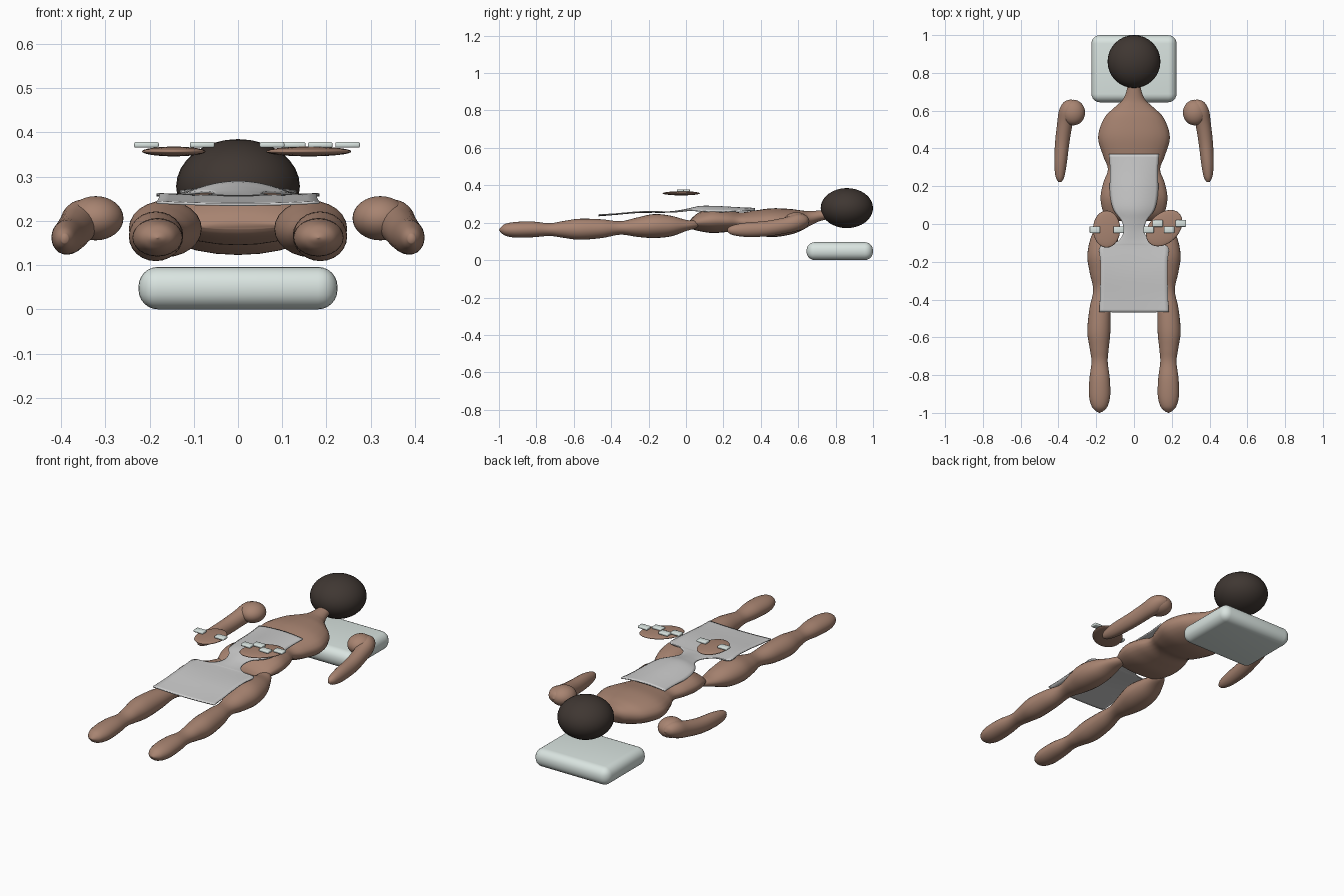
import bpy, bmesh, math
from mathutils import Vector

if "Cube" in bpy.data.objects:
    bpy.data.objects.remove(bpy.data.objects["Cube"])


def material(name, rgb):
    m = bpy.data.materials.new(name)
    m.diffuse_color = (*rgb, 1)
    m.use_nodes = True
    m.node_tree.nodes["Principled BSDF"].inputs["Base Color"].default_value = m.diffuse_color
    return m


SKIN = material("skin", (0.39, 0.23, 0.165))
HAIR = material("hair", (0.05, 0.038, 0.032))
PALE = material("pale", (0.70, 0.78, 0.75))


def finish(bm, name, mat=None):
    bmesh.ops.recalc_face_normals(bm, faces=bm.faces)
    me = bpy.data.meshes.new(name)
    bm.to_mesh(me)
    bm.free()
    for p in me.polygons:
        p.use_smooth = True
    ob = bpy.data.objects.new(name, me)
    bpy.context.collection.objects.link(ob)
    if mat:
        me.materials.append(mat)
    return ob


def smooth_keys(keys, steps):
    # Catmull-Rom through key rows
    k = [Vector(v) for v in keys]
    k = [k[0]] + k + [k[-1]]
    out = []
    for i in range(1, len(k) - 2):
        a, b, c, d = k[i - 1:i + 3]
        for s in range(steps):
            t = s / steps
            out.append(0.5 * (2 * b + (c - a) * t + (2 * a - 5 * b + 4 * c - d) * t * t
                              + (3 * b - a - 3 * c + d) * t ** 3))
    return out + [k[-1]]


def limb(name, keys, side=1, sides=24):
    # keys: y, centre x, centre z, half width, half height
    bm = bmesh.new()
    rings = []
    for y, x, z, rx, rz in smooth_keys(keys, 5):
        rings.append([bm.verts.new((side * (x + max(rx, .001) * math.cos(math.tau * i / sides)), y,
                                    z + max(rz, .001) * math.sin(math.tau * i / sides)))
                      for i in range(sides)])
    for r, q in zip(rings, rings[1:]):
        for i in range(sides):
            j = (i + 1) % sides
            bm.faces.new((r[i], r[j], q[j], q[i]))
    bm.faces.new(rings[0])
    bm.faces.new(rings[-1])
    return finish(bm, name, SKIN)


def ellipsoid(name, loc, radii, mat, turn=0):
    bm = bmesh.new()
    bmesh.ops.create_uvsphere(bm, u_segments=32, v_segments=16, radius=1)
    bmesh.ops.scale(bm, vec=radii, verts=bm.verts)
    ob = finish(bm, name, mat)
    ob.location = loc
    ob.rotation_euler.z = turn
    return ob


def rounded_box(name, loc, size, radius, segments):
    bm = bmesh.new()
    bmesh.ops.create_cube(bm, size=1)
    bmesh.ops.scale(bm, vec=size, verts=bm.verts)
    bmesh.ops.bevel(bm, geom=bm.edges[:], offset=radius, segments=segments,
                    profile=0.5, affect='EDGES')
    ob = finish(bm, name, PALE)
    ob.location = loc
    return ob


# pillow and head
rounded_box("pillow", (0, .822, .048), (.45, .355, .096), .044, 6)
ellipsoid("head", (0, .86, .278), (.14, .14, .107), HAIR)

# neck, chest, waist and pelvis
limb("torso", [(.80, 0, .25, .03, .025), (.72, 0, .238, .036, .028), (.66, 0, .222, .058, .04),
               (.62, 0, .212, .10, .053), (.56, 0, .205, .158, .068), (.46, 0, .20, .19, .077),
               (.36, 0, .20, .163, .064), (.29, 0, .205, .138, .05), (.22, 0, .21, .162, .06),
               (.14, 0, .212, .177, .067), (.07, 0, .205, .165, .05), (.03, 0, .195, .14, .028),
               (.015, 0, .19, .10, .008)])

for side, tag in ((-1, "left"), (1, "right")):
    # leg
    limb(tag + "_leg", [(.07, .135, .19, .01, .005), (.05, .135, .19, .03, .02),
                        (0, .145, .185, .05, .03), (-.08, .158, .182, .073, .055),
                        (-.17, .165, .182, .082, .064), (-.26, .168, .176, .066, .052),
                        (-.35, .17, .172, .046, .036), (-.45, .18, .168, .056, .05),
                        (-.57, .186, .165, .061, .056), (-.66, .184, .164, .05, .044),
                        (-.73, .182, .163, .043, .034), (-.82, .182, .164, .054, .042),
                        (-.91, .182, .162, .056, .042), (-.965, .182, .162, .042, .032),
                        (-.99, .182, .162, .02, .014), (-1, .182, .162, 0, 0)], side)
    # arm with rounded shoulder end
    limb(tag + "_arm", [(.66, .335, .21, 0, 0), (.645, .34, .21, .032, .026), (.60, .352, .203, .045, .045),
                        (.53, .366, .185, .041, .043), (.43, .38, .168, .038, .041),
                        (.32, .389, .162, .033, .038), (.25, .392, .16, .023, .026),
                        (.222, .392, .16, .008, .01)], side)
    ellipsoid(tag + "_shoulder", (side * .322, .59, .206), (.063, .068, .05), SKIN)

# flat hands with raised tabs
ellipsoid("left_hand", (-.145, -.027, .357), (.072, .098, .011), SKIN)
ellipsoid("right_hand", (.16, -.022, .357), (.078, .112, .011), SKIN, math.radians(-45))
for i, (x, y) in enumerate([(-.207, -.03), (-.081, -.03), (.077, -.03), (.125, .003),
                            (.186, -.03), (.248, .003)]):
    rounded_box("finger_tab_%d" % i, (x, y, .372), (.056, .036, .013), .004, 2)

# draped cloth: y, half width, middle z, edge z
cloth = smooth_keys([(.37, .132, .276, .266), (.28, .126, .28, .262), (.17, .127, .286, .258),
                     (.08, .11, .287, .262), (.02, .067, .275, .265), (-.03, .054, .265, .26),
                     (-.075, .07, .259, .257), (-.105, .11, .257, .257), (-.12, .18, .256, .258),
                     (-.20, .178, .256, .26), (-.28, .178, .253, .256), (-.38, .18, .244, .247),
                     (-.467, .184, .237, .242)], 4)
bm = bmesh.new()
rows = [[bm.verts.new((w * u / 8, y, zm + (ze - zm) * (u / 8) ** 2)) for u in range(-8, 9)]
        for y, w, zm, ze in cloth]
for r, q in zip(rows, rows[1:]):
    for i in range(16):
        bm.faces.new((r[i], r[i + 1], q[i + 1], q[i]))
ob = finish(bm, "cloth")
mod = ob.modifiers.new("thickness", 'SOLIDIFY')
mod.thickness = .006
mod.offset = 0
